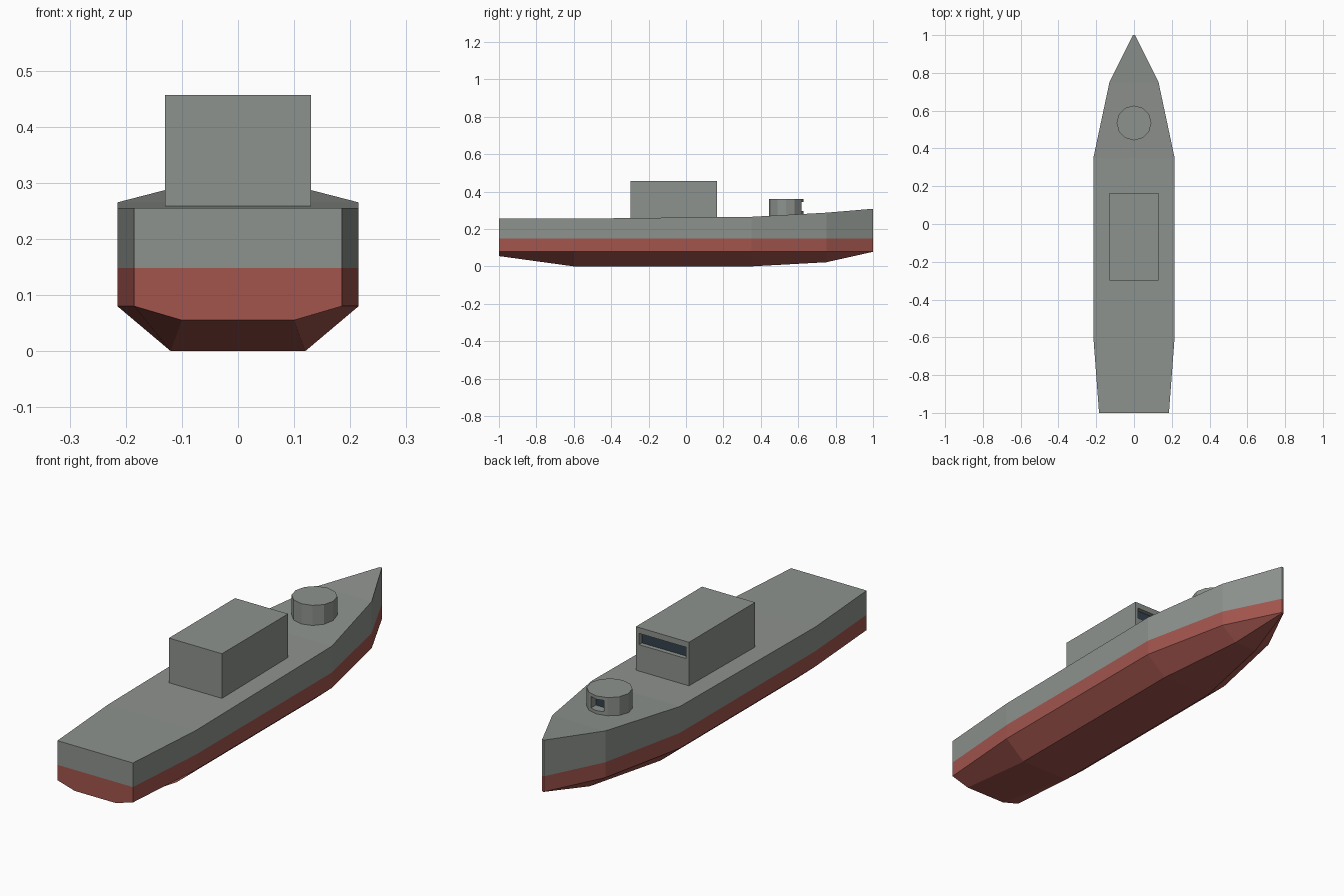
import bpy, bmesh
from mathutils import Vector

if "Cube" in bpy.data.objects:
    bpy.data.objects.remove(bpy.data.objects["Cube"])


def material(name, rgb):
    m = bpy.data.materials.new(name)
    m.diffuse_color = (*rgb, 1)
    m.use_nodes = True
    m.node_tree.nodes["Principled BSDF"].inputs["Base Color"].default_value = m.diffuse_color
    return m


GREY = material("hull_grey", (0.27, 0.29, 0.27))
RED = material("bottom_red", (0.36, 0.09, 0.075))
GLASS = material("window_glass", (0.035, 0.055, 0.075))


def finish(bm, name, *mats):
    bmesh.ops.recalc_face_normals(bm, faces=bm.faces)
    mesh = bpy.data.meshes.new(name)
    bm.to_mesh(mesh)
    bm.free()
    for m in mats:
        mesh.materials.append(m)
    ob = bpy.data.objects.new(name, mesh)
    bpy.context.collection.objects.link(ob)
    return ob


def box(bm, lo, hi):
    lo, hi = Vector(lo), Vector(hi)
    verts = bmesh.ops.create_cube(bm, size=1)["verts"]
    bmesh.ops.scale(bm, vec=hi - lo, verts=verts)
    bmesh.ops.translate(bm, vec=(lo + hi) / 2, verts=verts)


# Hull lofted through stations: y, half beam, deck z, keel half width, keel z
CHINE, WATER = 0.08, 0.148
stations = [
    (-1.0, 0.185, 0.255, 0.10, 0.055),
    (-0.6, 0.215, 0.255, 0.12, 0.0),
    (0.35, 0.215, 0.265, 0.12, 0.0),
    (0.75, 0.13, 0.287, 0.055, 0.022),
    (1.0, 0.005, 0.308, 0.003, 0.078),
]
bm = bmesh.new()
rings = []
for y, beam, deck, keel, zk in stations:
    half = [(keel, zk), (beam, CHINE), (beam, WATER), (beam, deck)]
    loop = half + [(-x, z) for x, z in reversed(half)]
    rings.append([bm.verts.new((x, y, z)) for x, z in loop])


def hull_face(verts):
    f = bm.faces.new(verts)
    f.material_index = 0 if max(v.co.z for v in verts) > WATER + 0.01 else 1


for a, b in zip(rings, rings[1:]):
    for i in range(8):
        j = (i + 1) % 8
        hull_face([a[i], a[j], b[j], b[i]])
for r in (rings[0], rings[-1]):
    for i in range(3):
        hull_face([r[i], r[i + 1], r[6 - i], r[7 - i]])
finish(bm, "hull", GREY, RED)

# Cabin with a recessed window strip facing the bow
bm = bmesh.new()
box(bm, (-0.13, -0.298, 0.25), (0.13, 0.165, 0.456))
bm.faces.ensure_lookup_table()
front = max(bm.faces, key=lambda f: f.calc_center_median().y)
bmesh.ops.inset_individual(bm, faces=[front], thickness=0.01)
for v in front.verts:
    v.co.x = 0.115 if v.co.x > 0 else -0.115
    v.co.z = 0.43 if v.co.z > 0.35 else 0.38
pane = bmesh.ops.extrude_discrete_faces(bm, faces=[front])["faces"][0]
for v in pane.verts:
    v.co.y -= 0.02
pane.material_index = 1
finish(bm, "cabin", GREY, GLASS)

# Twelve-sided turret
bm = bmesh.new()
verts = bmesh.ops.create_cone(bm, cap_ends=True, segments=12, radius1=0.092,
                              radius2=0.092, depth=0.11)["verts"]
bmesh.ops.translate(bm, vec=(0, 0.535, 0.305), verts=verts)
turret = finish(bm, "turret", GREY)

# Gun port cut into the turret's forward side
bm = bmesh.new()
box(bm, (-0.032, 0.585, 0.295), (0.032, 0.7, 0.345))
cutter = finish(bm, "port_cutter", GREY)
cutter.hide_render = True
cutter.hide_set(True)
cut = turret.modifiers.new("port", "BOOLEAN")
cut.operation = "DIFFERENCE"
cut.solver = "EXACT"
cut.object = cutter

# Dark plate at the back of the gun port
bm = bmesh.new()
box(bm, (-0.031, 0.583, 0.296), (0.031, 0.587, 0.344))
finish(bm, "port_backing", GLASS)
